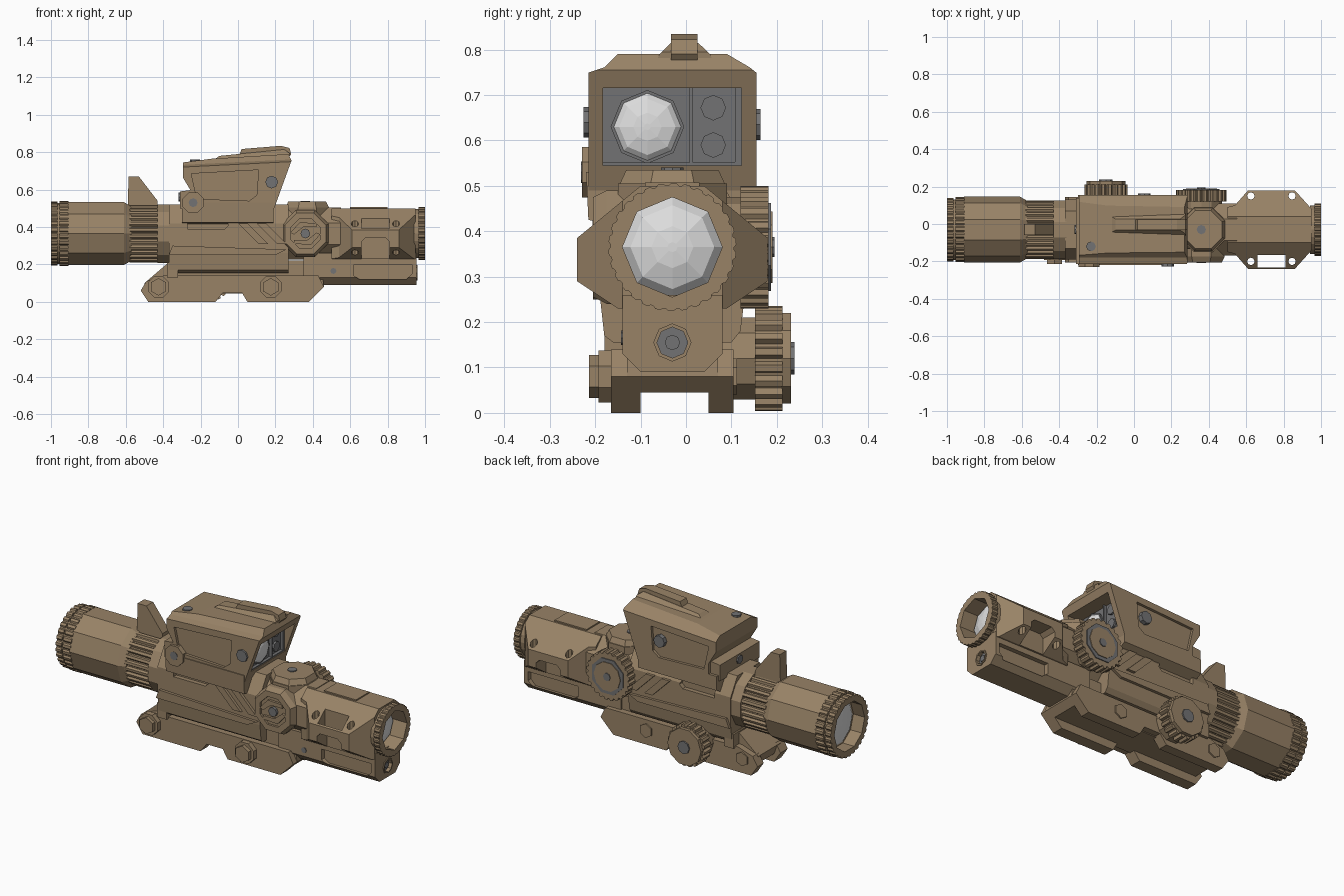
import bpy, bmesh, math

CY, CZ = -0.03, 0.365          # optical axis


def material(name, rgb):
    m = bpy.data.materials.new(name)
    m.diffuse_color = (*rgb, 1)
    return m


TAN = material("tan", (0.315, 0.225, 0.134))
GREY = material("dark grey", (0.17, 0.17, 0.173))
GLASS = material("pale glass", (0.73, 0.73, 0.73))


def prism(name, pts, axis, lo, hi, mat=TAN, scale=1.0, shift=0.0):
    """Extrude a polygon along an axis; the far end may shrink or shift upward."""
    bm = bmesh.new()
    put = {'x': lambda a, b, t: (t, a, b), 'y': lambda a, b, t: (a, t, b),
           'z': lambda a, b, t: (a, b, t)}[axis]
    ca = sum(p[0] for p in pts) / len(pts)
    cb = sum(p[1] for p in pts) / len(pts)
    low = [bm.verts.new(put(a, b, lo)) for a, b in pts]
    top = [bm.verts.new(put(ca + (a - ca) * scale, cb + (b - cb) * scale + shift, hi)) for a, b in pts]
    bm.faces.new(low)
    bm.faces.new(top)
    for i in range(len(pts)):
        j = (i + 1) % len(pts)
        bm.faces.new((low[i], low[j], top[j], top[i]))
    bmesh.ops.recalc_face_normals(bm, faces=bm.faces)
    me = bpy.data.meshes.new(name)
    bm.to_mesh(me)
    bm.free()
    me.materials.append(mat)
    ob = bpy.data.objects.new(name, me)
    bpy.context.collection.objects.link(ob)
    return ob


def ngon(n, r, a, b, turn=0.0):
    return [(a + r * math.cos((i + turn) * math.tau / n),
             b + r * math.sin((i + turn) * math.tau / n)) for i in range(n)]


def gear(n, r, depth, a, b):
    pts = []
    for i in range(n):
        for k, rr in ((0, r - depth), (0.2, r), (0.6, r), (0.8, r - depth)):
            t = (i + k) * math.tau / n
            pts.append((a + rr * math.cos(t), b + rr * math.sin(t)))
    return pts


def rect(a0, a1, b0, b1):
    return [(a0, b0), (a1, b0), (a1, b1), (a0, b1)]


def cut(ob, pts, axis, lo, hi, op='DIFFERENCE', shift=0.0):
    tool = prism("cutter", pts, axis, lo, hi, shift=shift)
    tool.hide_render = True
    mod = ob.modifiers.new("cut", 'BOOLEAN')
    mod.operation, mod.solver, mod.object = op, 'EXACT', tool
    bpy.context.view_layer.update()
    me = bpy.data.meshes.new_from_object(ob.evaluated_get(bpy.context.evaluated_depsgraph_get()))
    ob.modifiers.clear()
    ob.data = me
    bpy.data.objects.remove(tool)


def dome(name, n, r, x, bulge, cy, cz):
    """Faceted lens of three stacked frustums facing +x or -x."""
    r0, x0 = r, x
    for part, k, h in (("edge", 0.84, 0.5), ("mid", 0.42, 0.9), ("crown", 0.1, 1.0)):
        prism(name + "_" + part, ngon(n, r0, cy, cz), 'x', x0, x + bulge * h, GLASS, r * k / r0)
        r0, x0 = r * k, x + bulge * h


# --- eyepiece, hollow at the rear
prism("eyepiece", ngon(10, 0.176, CY, CZ), 'x', -0.91, -0.61)
prism("eyepiece_taper", ngon(10, 0.176, CY, CZ), 'x', -0.61, -0.57, TAN, 0.87)
for i, (lo, hi, r) in enumerate(((-1, -0.965, 0.17), (-0.955, -0.905, 0.174))):
    ring = prism("eyepiece_grip_%d" % i, gear(30, r, 0.008, CY, CZ), 'x', lo, hi)
    cut(ring, ngon(10, 0.135, CY, CZ), 'x', -1.1, -0.8)
sleeve = prism("eyepiece_sleeve", ngon(20, 0.162, CY, CZ), 'x', -0.99, -0.89)
cut(sleeve, ngon(10, 0.135, CY, CZ), 'x', -1.1, -0.93)
dome("rear_lens", 10, 0.135, -0.925, -0.025, CY, CZ)

# --- zoom ring with throw lever
prism("zoom_ring", gear(28, 0.156, 0.012, CY, CZ), 'x', -0.58, -0.43)
prism("zoom_lever", [(-0.59, 0.49), (-0.585, 0.67), (-0.53, 0.67), (-0.43, 0.54), (-0.43, 0.49)],
      'y', -0.06, 0.0)
prism("zoom_collar", ngon(12, 0.162, CY, CZ, 0.5), 'x', -0.43, -0.36)

# --- main receiver body
body = prism("main_body", [(-0.16, 0.155), (0.1, 0.155), (0.12, 0.18), (0.13, 0.26), (0.13, 0.42), (0.07, 0.52),
                           (-0.13, 0.52), (-0.19, 0.42), (-0.19, 0.26), (-0.18, 0.17)], 'x', -0.37, 0.27)
slot = [(-0.27, 0.39), (-0.07, 0.39), (-0.05, 0.41), (-0.07, 0.45), (-0.27, 0.45)]
cut(body, slot, 'y', -0.3, -0.165)
cut(body, slot, 'y', 0.105, 0.3)
for side in (-0.205, 0.124):
    prism("body_lower_rail", [(-0.37, 0.25), (0.2, 0.25), (0.26, 0.28), (-0.35, 0.3)], 'y', side, side + 0.021)
    for k in range(2):
        x = 0.0 + 0.1 * k
        prism("body_rib", [(x, 0.42), (x + 0.05, 0.42), (x + 0.16, 0.31), (x + 0.11, 0.31)],
              'y', side, side + 0.021)

# --- turret housing and turrets
prism("turret_housing", ngon(8, 0.15, CY, CZ, 0.5), 'x', 0.2, 0.55)
prism("top_turret_skirt", ngon(8, 0.13, 0.37, CY, 0.5), 'z', 0.46, 0.505)
prism("top_turret_cap", ngon(8, 0.125, 0.37, CY, 0.5), 'z', 0.505, 0.535, TAN, 0.88)
prism("top_turret_screw", ngon(8, 0.025, 0.36, CY), 'z', 0.53, 0.54, GREY)
prism("side_turret_skirt", ngon(8, 0.135, 0.36, CZ, 0.5), 'y', -0.13, -0.175)
cap = prism("side_turret_cap", ngon(8, 0.135, 0.36, CZ, 0.5), 'y', -0.175, -0.205, TAN, 0.88)
cut(cap, ngon(8, 0.085, 0.36, CZ, 0.5), 'y', -0.193, -0.25)
# bent finger grip across the cap
for bar in ([(0.28, 0.37), (0.3, 0.36), (0.35, 0.4), (0.33, 0.425)], [(0.33, 0.425), (0.35, 0.4), (0.42, 0.4), (0.42, 0.42)],
            [(0.44, 0.36), (0.42, 0.37), (0.37, 0.33), (0.39, 0.305)], [(0.39, 0.305), (0.37, 0.33), (0.3, 0.33), (0.3, 0.31)]):
    prism("side_turret_grip", bar, 'y', -0.185, -0.206)
prism("side_turret_screw", ngon(8, 0.026, 0.36, CZ), 'y', -0.185, -0.208, GREY)

# --- focus dial on the far side
prism("dial_stem", ngon(12, 0.11, 0.36, CZ), 'y', 0.08, 0.125)
prism("focus_dial", gear(24, 0.135, 0.01, 0.36, CZ), 'y', 0.12, 0.182)
prism("dial_ring", ngon(8, 0.105, 0.36, CZ, 0.5), 'y', 0.18, 0.187, GREY)
prism("dial_face", ngon(10, 0.083, 0.36, CZ), 'y', 0.18, 0.191)
prism("dial_screw", ngon(8, 0.022, 0.36, CZ), 'y', 0.185, 0.195, GREY)

# --- front shroud with side wings
shroud = prism("front_shroud", [(-0.1, 0.5), (0.04, 0.5), (0.18, 0.385), (0.18, 0.29), (0.09, 0.23),
                                (-0.15, 0.23), (-0.24, 0.29), (-0.24, 0.385)], 'x', 0.5, 0.96)
cut(shroud, [(0.5, 0.09), (0.54, 0.1), (0.61, 0.18), (0.86, 0.18), (0.95, 0.08),
             (0.95, -0.14), (0.86, -0.24), (0.61, -0.24), (0.54, -0.16), (0.5, -0.15)],
    'z', 0.1, 0.6, 'INTERSECT')
for x in (0.625, 0.845):
    for y in (-0.2, 0.15):
        cut(shroud, ngon(8, 0.02, x, y), 'z', 0.1, 0.6)
cut(shroud, rect(0.66, 0.81, -0.232, -0.165), 'z', 0.1, 0.6)
for y0, y1 in ((-0.3, -0.15), (0.09, 0.3)):
    cut(shroud, [(0.66, 0.2), (0.81, 0.2), (0.81, 0.32), (0.79, 0.34), (0.68, 0.34), (0.66, 0.32)], 'y', y0, y1)
cut(shroud, ngon(8, 0.11, CY, CZ), 'x', 0.9, 1.1)
prism("shroud_top_rib", rect(0.6, 0.8, -0.09, 0.03), 'z', 0.49, 0.507)
ring = prism("objective_grip", gear(30, 0.141, 0.005, CY, CZ), 'x', 0.965, 1.0)
cut(ring, ngon(8, 0.11, CY, CZ), 'x', 0.8, 1.1)
neck = prism("objective_neck", ngon(20, 0.13, CY, CZ), 'x', 0.94, 0.97)
cut(neck, ngon(8, 0.11, CY, CZ), 'x', 0.8, 1.1)
dome("front_lens", 8, 0.11, 0.905, 0.04, CY, CZ)

# --- lower pointer housing
lower = prism("pointer_housing", [(-0.1, 0.09), (0.04, 0.09), (0.08, 0.13), (0.08, 0.26),
                                  (-0.14, 0.26), (-0.14, 0.13)], 'x', 0.35, 0.955)
pocket = [(0.62, 0.14), (0.65, 0.12), (0.9, 0.12), (0.93, 0.15), (0.93, 0.2), (0.62, 0.2)]
cut(lower, pocket, 'y', -0.3, -0.115)
cut(lower, pocket, 'y', 0.055, 0.3)
cut(lower, ngon(8, 0.034, CY, 0.155), 'x', 0.93, 1.1)
rim = prism("pointer_rim", ngon(8, 0.042, CY, 0.155), 'x', 0.94, 0.96)
cut(rim, ngon(8, 0.034, CY, 0.155), 'x', 0.8, 1.1)
prism("pointer_window", ngon(8, 0.036, CY, 0.155), 'x', 0.925, 0.94, GREY)
prism("pointer_emitter", ngon(8, 0.017, CY, 0.155), 'x', 0.935, 0.95, GREY)
prism("pointer_screw", ngon(8, 0.016, 0.51, 0.165), 'y', -0.13, -0.143, GREY)

# --- rail mount: core, two clamping jaws, bolts
prism("mount_core", [(-0.48, 0.045), (0.425, 0.045), (0.46, 0.08), (0.44, 0.22), (-0.36, 0.22), (-0.5, 0.1)],
      'y', -0.13, 0.07)
jaw = [(-0.52, 0.06), (-0.48, 0.0), (-0.12, 0.0), (-0.08, 0.05), (0.02, 0.05), (0.05, 0.0), (0.38, 0.0),
       (0.46, 0.08), (0.43, 0.14), (-0.4, 0.14), (-0.49, 0.11)]
prism("near_jaw", jaw, 'y', -0.165, -0.1)
prism("far_jaw", jaw, 'y', 0.05, 0.105)
for x in (-0.425, 0.175):
    prism("jaw_boss", ngon(8, 0.062, x, 0.08, 0.5), 'y', -0.16, -0.193)
    prism("jaw_bolt", ngon(6, 0.047, x, 0.08, 0.5), 'y', -0.19, -0.214)
    prism("far_bolt", ngon(6, 0.04, x, 0.08, 0.5), 'y', 0.1, 0.112)
prism("mount_stop", rect(-0.38, -0.32, 0.13, 0.21), 'y', -0.18, 0.12)

# --- clamp knob
prism("knob_stem", ngon(10, 0.095, -0.15, 0.12), 'y', 0.08, 0.155)
prism("clamp_knob", gear(20, 0.116, 0.014, -0.15, 0.12), 'y', 0.152, 0.212)
prism("knob_cap", ngon(10, 0.105, -0.15, 0.12), 'y', 0.21, 0.231)
prism("knob_screw", ngon(8, 0.036, -0.15, 0.12), 'y', 0.225, 0.239, GREY)

# --- reflex sight hood on its base
prism("sight_base", [(-0.215, 0.425), (-0.22, 0.53), (0.155, 0.53), (0.155, 0.45),
                     (0.1, 0.42), (-0.16, 0.415)], 'x', -0.3, 0.19)
prism("base_rear_block", [(-0.31, 0.5), (-0.31, 0.59), (-0.23, 0.6), (-0.23, 0.5)], 'y', -0.215, 0.14)
prism("rear_screw", ngon(8, 0.024, CY, 0.56), 'x', -0.3, -0.318, GREY)
hood = prism("sight_hood", [(-0.295, 0.745), (-0.295, 0.665), (-0.25, 0.59), (-0.25, 0.49), (0.19, 0.49),
                            (0.286, 0.755), (0.27, 0.79), (-0.14, 0.765)], 'y', -0.215, 0.155)
cut(hood, [(-0.215, 0.4), (0.155, 0.4), (0.155, 0.71), (0.14, 0.722), (0.09, 0.752), (-0.15, 0.752),
           (-0.18, 0.722), (-0.215, 0.71)], 'x', -0.5, 0.5, 'INTERSECT', shift=0.05)
cut(hood, rect(-0.183, 0.122, 0.545, 0.715), 'x', 0.185, 0.5)
panel = [(-0.25, 0.685), (-0.22, 0.55), (0.06, 0.54), (0.1, 0.57), (0.11, 0.705)]
cut(hood, panel, 'y', -0.3, -0.2)
cut(hood, panel, 'y', 0.14, 0.3)

# --- sight window: upright plate with lens and two emitters
prism("front_window", rect(-0.184, 0.123, 0.544, 0.716), 'x', 0.18, 0.189, GREY)
for name, box in (("window_sill", rect(-0.183, 0.012, 0.545, 0.551)), ("window_divider", rect(0.008, 0.014, 0.545, 0.715)),
                  ("emitter_ledge", rect(0.014, 0.108, 0.545, 0.553)), ("window_side", rect(0.108, 0.122, 0.545, 0.715))):
    prism(name, box, 'x', 0.186, 0.206, GREY)
prism("window_bezel", ngon(8, 0.081, -0.085, 0.63), 'x', 0.186, 0.2, GREY)
dome("sight_lens", 8, 0.074, 0.2, 0.02, -0.085, 0.63)
for z in (0.59, 0.672):
    prism("emitter", ngon(8, 0.028, 0.06, z), 'x', 0.186, 0.2, GREY)

# --- hood top ridge and screw
ridge = prism("hood_ridge", [(-0.14, 0.72), (-0.12, 0.765), (-0.09, 0.787), (0.02, 0.808), (0.24, 0.82), (0.275, 0.795),
                             (0.27, 0.72)], 'y', -0.1, 0.08)
cut(ridge, [(-0.095, 0.6), (-0.06, 0.71), (-0.033, 0.74), (0.027, 0.74), (0.055, 0.71), (0.075, 0.6)],
    'x', -0.5, 0.5, 'INTERSECT', shift=0.1)
prism("hood_ridge_step", [(0.0, 0.77), (0.02, 0.817), (0.23, 0.834), (0.275, 0.822), (0.285, 0.79), (0.27, 0.77)],
      'y', -0.033, 0.025)
prism("hood_screw", ngon(8, 0.026, -0.23, -0.12), 'z', 0.74, 0.761, GREY)

# --- hood side buttons and near pivot
prism("near_button", ngon(8, 0.034, 0.18, 0.64), 'y', -0.2, -0.226, GREY)
prism("far_button", ngon(8, 0.034, 0.055, 0.635), 'y', 0.13, 0.164, GREY)
prism("pivot_boss", ngon(8, 0.06, -0.24, 0.53, 0.5), 'y', -0.2, -0.229)
prism("pivot_screw", ngon(8, 0.024, -0.24, 0.53), 'y', -0.2, -0.231, GREY)
